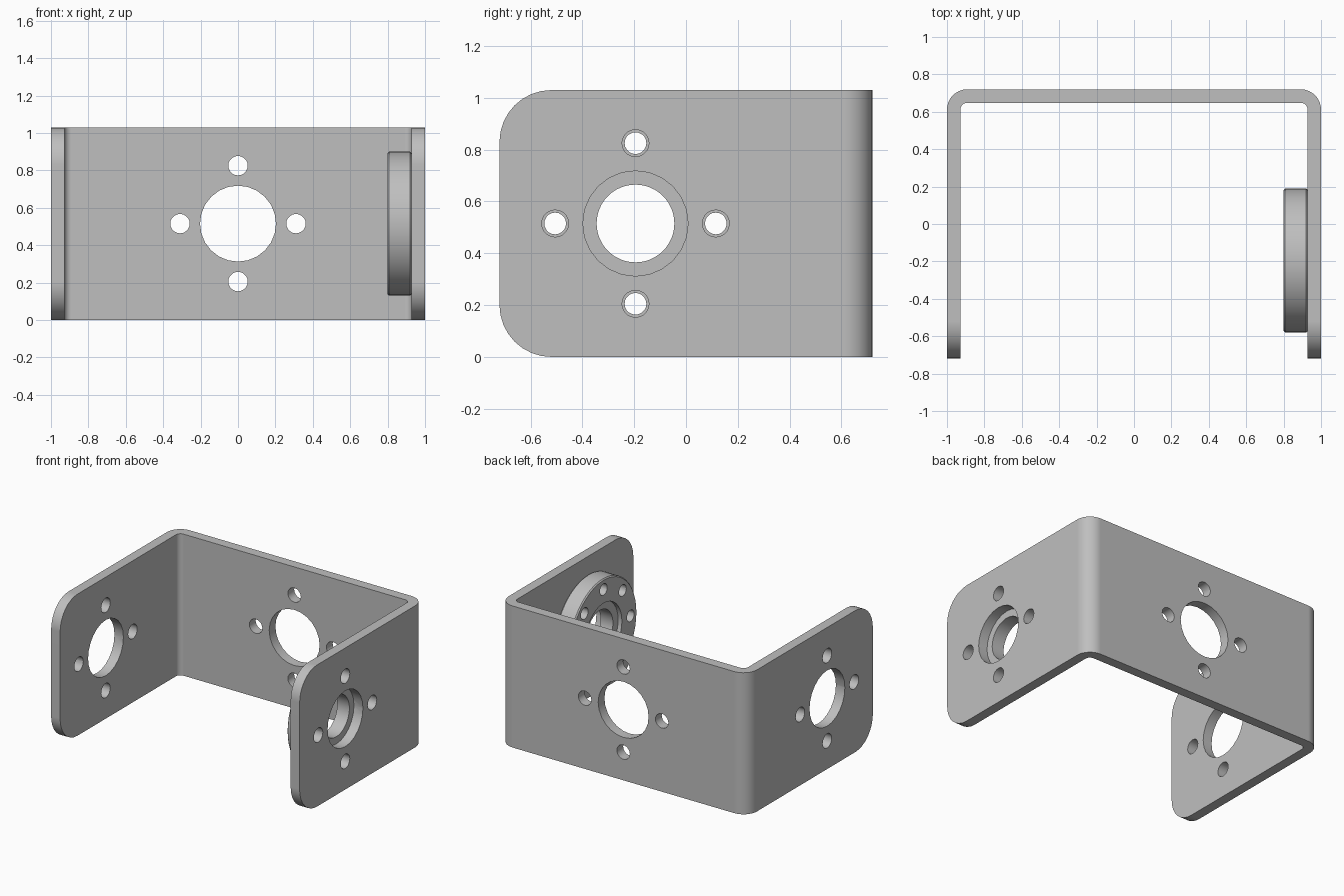
import bpy, bmesh
from math import pi, sin, cos
from mathutils import Matrix, Vector

if "Cube" in bpy.data.objects:
    bpy.data.objects.remove(bpy.data.objects["Cube"], do_unlink=True)

HALF_X, HALF_Y, HEIGHT, WALL = 1.0, 0.72, 1.03, 0.072
HOLE_Y, HOLE_Z, BOLT_R = -0.195, HEIGHT / 2, 0.31
HUB_IN, HUB_OUT = 0.80, HALF_X - WALL

metal = bpy.data.materials.new("grey metal")
metal.use_nodes = True
metal.diffuse_color = (0.52, 0.52, 0.52, 1)
metal.node_tree.nodes["Principled BSDF"].inputs["Base Color"].default_value = (0.52, 0.52, 0.52, 1)


def make_object(name, bm):
    bmesh.ops.recalc_face_normals(bm, faces=bm.faces)
    mesh = bpy.data.meshes.new(name)
    bm.to_mesh(mesh)
    bm.free()
    obj = bpy.data.objects.new(name, mesh)
    bpy.context.collection.objects.link(obj)
    mesh.materials.append(metal)
    return obj


def add_drill(bm, axis, centre, radius, length, sides):
    turn = Matrix.Rotation(pi / 2, 4, 'Y' if axis == 'X' else 'X')
    bmesh.ops.create_cone(bm, cap_ends=True, segments=sides, radius1=radius, radius2=radius,
                          depth=length, matrix=Matrix.Translation(centre) @ turn)


def add_bolt_circle(bm, axis, centre, radius, length, count):
    for i in range(count):
        a = 2 * pi * i / count
        side = Vector((0, 1, 0)) if axis == 'X' else Vector((1, 0, 0))
        offset = side * cos(a) * BOLT_R + Vector((0, 0, sin(a) * BOLT_R))
        add_drill(bm, axis, Vector(centre) + offset, radius, length, 20)


def cut_and_smooth(obj, drills):
    cutter = make_object("drill_cutter", drills)
    cutter.hide_render = True
    mod = obj.modifiers.new("holes", 'BOOLEAN')
    mod.operation, mod.solver, mod.object = 'DIFFERENCE', 'EXACT', cutter
    bpy.ops.object.select_all(action='DESELECT')
    obj.select_set(True)
    bpy.context.view_layer.objects.active = obj
    bpy.ops.object.modifier_apply(modifier=mod.name)
    bpy.data.objects.remove(cutter, do_unlink=True)
    bpy.ops.object.shade_smooth_by_angle(angle=pi / 6)
    weighted = obj.modifiers.new("flat_panels", 'WEIGHTED_NORMAL')
    weighted.keep_sharp = True


# Bent U bracket: extruded outline with rounded bends and rounded flange tips
ix, iy = HALF_X - WALL, HALF_Y - WALL
outline = [(-HALF_X, -HALF_Y), (-HALF_X, HALF_Y), (HALF_X, HALF_Y), (HALF_X, -HALF_Y),
           (ix, -HALF_Y), (ix, iy), (-ix, iy), (-ix, -HALF_Y)]
bm = bmesh.new()
base = bm.faces.new([bm.verts.new((x, y, 0)) for x, y in outline])
grown = bmesh.ops.extrude_face_region(bm, geom=[base])["geom"]
bmesh.ops.translate(bm, verts=[v for v in grown if isinstance(v, bmesh.types.BMVert)],
                    vec=(0, 0, HEIGHT))


def round_edges(test, radius, segments):
    edges = [e for e in bm.edges if test(*[v.co for v in e.verts])]
    bmesh.ops.bevel(bm, geom=edges, offset=radius, segments=segments, profile=0.5,
                    affect='EDGES', clamp_overlap=False)


def upright(a, b, y):
    return abs(a.z - b.z) > 0.5 and min(abs(a.y - y), abs(b.y - y)) < 0.001


round_edges(lambda a, b: upright(a, b, HALF_Y), 0.108, 8)
round_edges(lambda a, b: upright(a, b, iy), 0.036, 6)
round_edges(lambda a, b: max(a.y, b.y) < -HALF_Y + 0.001 and abs(a.z - b.z) < 0.001, 0.2, 8)
bracket = make_object("u_bracket", bm)

# Holes through both flanges and through the back wall
drills = bmesh.new()
for axis, centre, length in (('X', (0, HOLE_Y, HOLE_Z), 2.4), ('Y', (0, HALF_Y, HOLE_Z), 0.4)):
    add_drill(drills, axis, centre, 0.203, length, 24)
    add_bolt_circle(drills, axis, centre, 0.052, length, 4)
cut_and_smooth(bracket, drills)

# Round hub on the inside of the left flange, turned from a profile with a stepped bore
bevel = 0.008
profile = [(HUB_OUT, 0.15), (HUB_OUT, 0.385 - bevel), (HUB_OUT - bevel, 0.385),
           (HUB_IN + bevel, 0.385), (HUB_IN, 0.385 - bevel), (HUB_IN, 0.21),
           (HUB_IN + 0.03, 0.21), (HUB_IN + 0.03, 0.15)]
bm = bmesh.new()
verts = [bm.verts.new((x, HOLE_Y, HOLE_Z + r)) for x, r in profile]
edges = [bm.edges.new((verts[i - 1], verts[i])) for i in range(len(verts))]
bmesh.ops.spin(bm, geom=verts + edges, cent=(0, HOLE_Y, HOLE_Z), axis=(1, 0, 0),
               angle=2 * pi, steps=48, use_merge=True)
bmesh.ops.remove_doubles(bm, verts=bm.verts, dist=0.0001)
hub = make_object("hub_disc", bm)

drills = bmesh.new()
add_bolt_circle(drills, 'X', (HUB_IN, HOLE_Y, HOLE_Z), 0.042, 0.5, 8)
cut_and_smooth(hub, drills)
